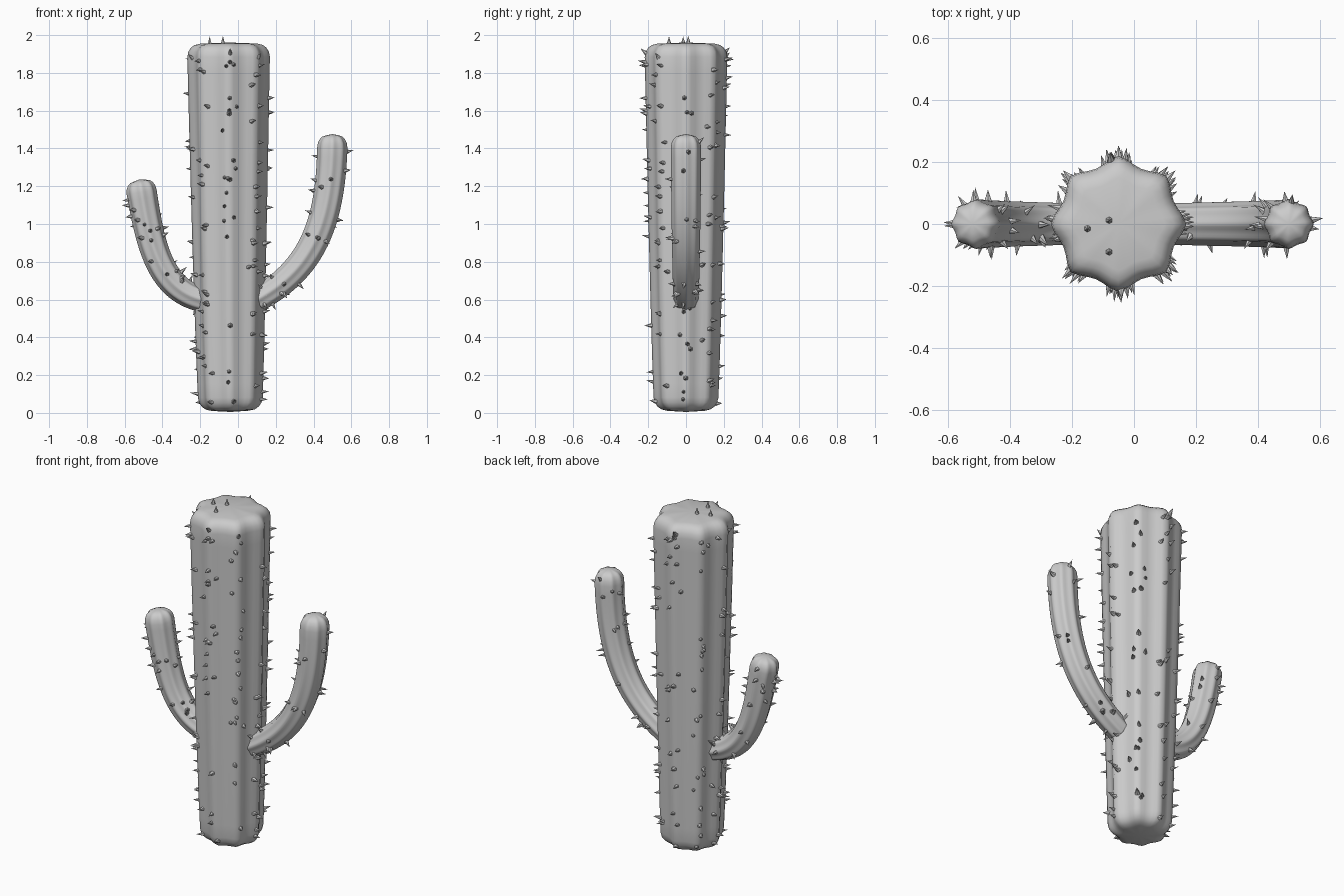
import bpy, bmesh, math, random
from math import pi, sin, cos, sqrt
from mathutils import Vector, Matrix

if "Cube" in bpy.data.objects:
    bpy.data.objects.remove(bpy.data.objects["Cube"])

random.seed(7)
SEG = 48


def flute(a, depth):
    # eight ridges with shallow hollows between them
    return 1 - depth * abs(sin(4 * a)) ** 1.4


class Stem:
    """Fluted stem along a bezier in the xz plane, with rounded ends."""

    def __init__(self, pts, r0, r1, c0, c1, depth):
        self.p = [Vector((x, 0, z)) for x, z in pts]
        self.r0, self.r1, self.c0, self.c1, self.depth = r0, r1, c0, c1, depth
        self.len = sum((self.at(i / 40)[0] - self.at((i + 1) / 40)[0]).length for i in range(40))

    def at(self, t):
        a, b, c, d = self.p
        s = 1 - t
        pos = a * s**3 + b * 3*s*s*t + c * 3*s*t*t + d * t**3
        tan = ((b - a) * s*s + (c - b) * 2*s*t + (d - c) * t*t).normalized()
        return pos, tan

    def radius(self, t):
        r = self.r0 + (self.r1 - self.r0) * t ** 0.8
        for c, d in ((self.c0, t * self.len), (self.c1, (1 - t) * self.len)):
            if c and d < c:
                r -= c - sqrt(max(0, c * c - (c - d) ** 2))
        return r

    def out(self, t, a):
        pos, tan = self.at(t)
        y = Vector((0, 1, 0))
        return y.cross(tan) * cos(a) + y * sin(a)

    def surface(self, t, a):
        return self.at(t)[0] + self.out(t, a) * self.radius(t) * flute(a, self.depth)

    def build(self, name):
        bm = bmesh.new()
        ends = [0, .1, .3, .6, 1]
        e0, e1 = (self.c0 or 0.04) / self.len, self.c1 / self.len
        ts = [e * e0 for e in ends] + [e0 + (1 - e0 - e1) * i / 24 for i in range(1, 24)]
        ts += [1 - e * e1 for e in reversed(ends)]
        rings = [[bm.verts.new(self.surface(t, 2 * pi * i / SEG)) for i in range(SEG)] for t in ts]
        for lo, hi in zip(rings, rings[1:]):
            for i in range(SEG):
                j = (i + 1) % SEG
                bm.faces.new((lo[i], lo[j], hi[j], hi[i]))
        # slightly domed caps
        for ring, t, s in ((rings[0], 0, -1), (rings[-1], 1, 1)):
            pos, tan = self.at(t)
            mid = bm.verts.new(pos + tan * s * 0.006)
            for i in range(SEG):
                bm.faces.new((ring[i], ring[(i + 1) % SEG], mid))
        bmesh.ops.recalc_face_normals(bm, faces=bm.faces)
        finish(bm, name, True)


def finish(bm, name, smooth):
    me = bpy.data.meshes.new(name)
    bm.to_mesh(me)
    bm.free()
    for p in me.polygons:
        p.use_smooth = smooth
    ob = bpy.data.objects.new(name, me)
    bpy.context.collection.objects.link(ob)
    ob.location.x = 0
    return ob


def spine(bm, pos, direction, length, r):
    rot = direction.to_track_quat('Z', 'Y').to_matrix().to_4x4()
    m = Matrix.Translation(pos + direction * (length / 2 - 0.006)) @ rot
    bmesh.ops.create_cone(bm, cap_ends=True, segments=6, radius1=r, radius2=0, depth=length, matrix=m)


def spines(stem, name, count, extra=()):
    # spines scattered along the ridges, leaning slightly
    bm = bmesh.new()
    for i in range(count):
        t = random.uniform(0.02, 0.985)
        a = (i % 8) * pi / 4 + random.gauss(0, 0.13)
        d = stem.out(t, a) + stem.at(t)[1] * random.uniform(-0.1, 0.25)
        if t > 0.96:
            d += stem.at(t)[1] * 0.8
        spine(bm, stem.surface(t, a), d.normalized(), random.uniform(0.035, 0.048), random.uniform(0.011, 0.015))
    for p in extra:
        spine(bm, Vector(p), Vector((0, 0, 1)), 0.042, 0.013)
    finish(bm, name, False)


# trunk
trunk = Stem([(-0.04, 0.011), (-0.045, 0.66), (-0.048, 1.3), (-0.05, 1.955)], 0.168, 0.22, 0.07, 0.07, 0.12)
trunk.build("trunk")
spines(trunk, "trunk_spines", 184, [(-0.15, -0.015, 1.957), (-0.08, 0.012, 1.96), (-0.08, -0.09, 1.957)])

# right arm
right = Stem([(0.10, 0.60), (0.39, 0.76), (0.50, 1.0), (0.50, 1.47)], 0.066, 0.081, 0, 0.05, 0.1)
right.build("right_arm")
spines(right, "right_arm_spines", 36)

# left arm
left = Stem([(-0.19, 0.60), (-0.43, 0.66), (-0.47, 0.92), (-0.52, 1.23)], 0.066, 0.081, 0, 0.05, 0.1)
left.build("left_arm")
spines(left, "left_arm_spines", 36)
